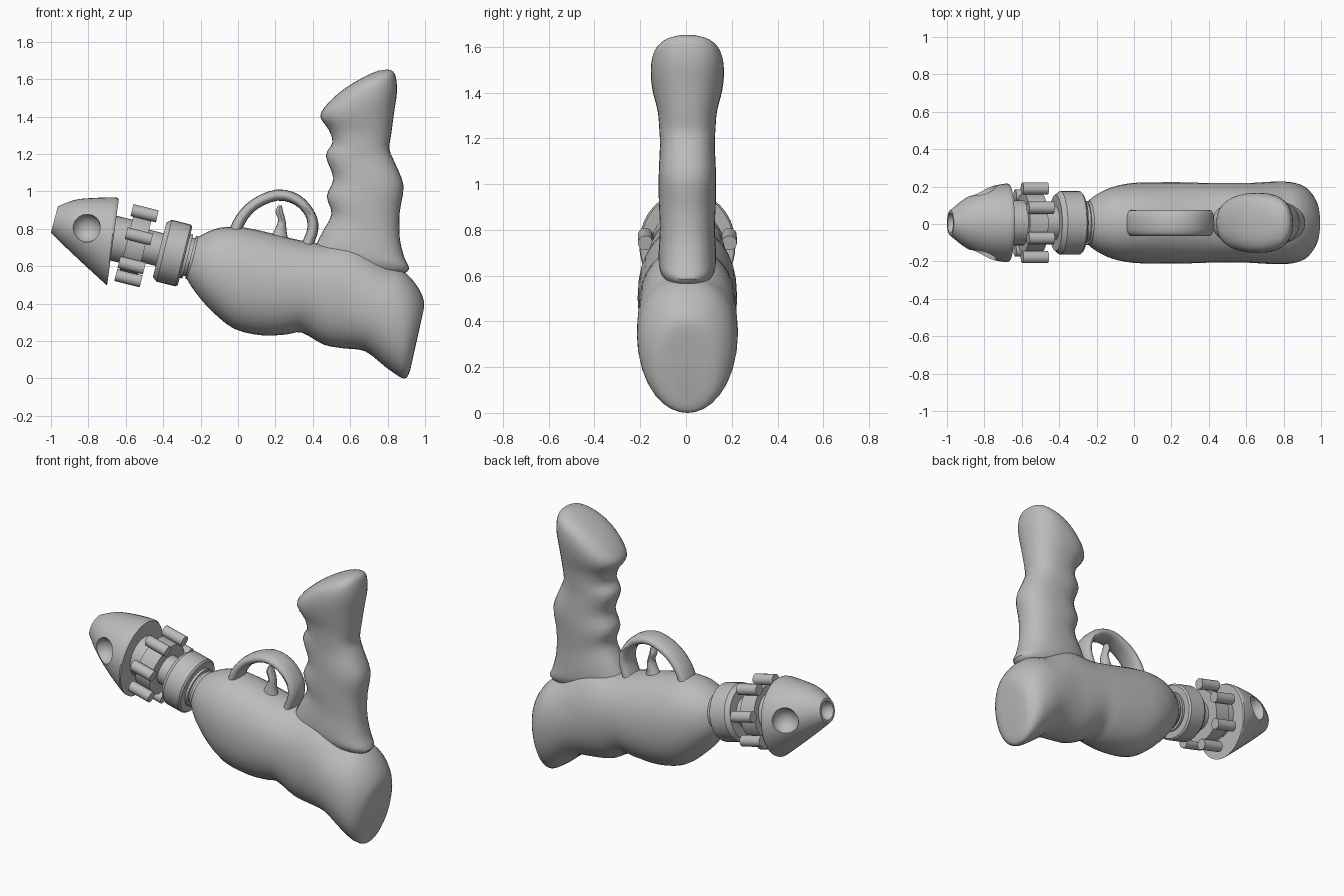
import bpy, bmesh
from math import radians, sin, cos, pi, tau, copysign
from mathutils import Matrix, Vector

if "Cube" in bpy.data.objects:
    bpy.data.objects.remove(bpy.data.objects["Cube"])

Y0 = 0.006   # centre plane of the whole toy

grey = bpy.data.materials.new("plain_grey")
grey.use_nodes = True
grey.diffuse_color = (0.5, 0.5, 0.5, 1)
grey.node_tree.nodes["Principled BSDF"].inputs["Base Color"].default_value = (0.5, 0.5, 0.5, 1)


def finish(name, bm, angle=40):
    """Turn a bmesh into a smooth shaded grey object."""
    bmesh.ops.recalc_face_normals(bm, faces=bm.faces)
    mesh = bpy.data.meshes.new(name)
    bm.to_mesh(mesh)
    bm.free()
    mesh.materials.append(grey)
    ob = bpy.data.objects.new(name, mesh)
    bpy.context.collection.objects.link(ob)
    bpy.ops.object.select_all(action='DESELECT')
    ob.select_set(True)
    bpy.context.view_layer.objects.active = ob
    bpy.ops.object.shade_smooth_by_angle(angle=radians(angle))
    return ob


def skin(bm, rings):
    """Bridge closed rings of points and cap both ends."""
    rows = [[bm.verts.new(p) for p in ring] for ring in rings]
    n = len(rows[0])
    for a, b in zip(rows, rows[1:]):
        for i in range(n):
            j = (i + 1) % n
            bm.faces.new((a[i], a[j], b[j], b[i]))
    bm.faces.new(rows[0])
    bm.faces.new(rows[-1])


def smooth_path(stations, steps):
    """Catmull-Rom interpolation through the stations."""
    pts = [Vector(s) for s in stations]
    pts = [2 * pts[0] - pts[1]] + pts + [2 * pts[-1] - pts[-2]]
    out = []
    for a, b, c, d in zip(pts, pts[1:], pts[2:], pts[3:]):
        for k in range(steps):
            t = k / steps
            out.append(b + (c - a) * (t / 2)
                       + (2 * a - 5 * b + 4 * c - d) * (t * t / 2)
                       + (3 * b - a - 3 * c + d) * (t ** 3 / 2))
    return out + [pts[-2]]


def loft(name, stations, steps=3, n=32, power=1.0, angle=40):
    """Each station: x, z of one edge, x, z of the opposite edge, half depth."""
    rings = []
    for x1, z1, x2, z2, h in smooth_path(stations, steps):
        ring = []
        for i in range(n):
            c, s = cos(tau * i / n), sin(tau * i / n)
            c, s = (copysign(abs(v) ** power, v) for v in (c, s))
            u = (1 + c) / 2
            ring.append((x2 + (x1 - x2) * u, Y0 + h * s, z2 + (z1 - z2) * u))
        rings.append(ring)
    bm = bmesh.new()
    skin(bm, rings)
    return finish(name, bm, angle)


# Main body: top edge, bottom edge, half depth
loft("body", [
    (-.24, .74, -.28, .54, .10), (-.18, .775, -.225, .457, .15),
    (-.10, .805, -.14, .36, .19), (0, .81, -.02, .265, .213),
    (.12, .79, .13, .23, .217), (.28, .75, .26, .235, .217),
    (.44, .72, .34, .245, .213), (.57, .725, .46, .18, .213),
    (.66, .70, .57, .16, .213), (.79, .61, .68, .145, .22),
    (.88, .575, .79, .06, .218), (.95, .505, .865, .008, .195),
    (.995, .41, .90, .003, .14), (.98, .31, .92, .04, .07)], power=.94)

# Grip with finger grooves: finger edge, palm edge, half depth
loft("grip", [
    (.385, .62, .87, .55, .10), (.41, .70, .915, .585, .123),
    (.45, .78, .89, .645, .125), (.50, .88, .865, .75, .12),
    (.475, .975, .865, .89, .125), (.51, 1.07, .885, 1.03, .125),
    (.47, 1.19, .84, 1.15, .12), (.505, 1.26, .81, 1.225, .123),
    (.485, 1.33, .82, 1.31, .13), (.44, 1.40, .835, 1.425, .153),
    (.48, 1.47, .85, 1.53, .16), (.57, 1.55, .845, 1.605, .145),
    (.68, 1.615, .83, 1.64, .10), (.75, 1.645, .80, 1.652, .04)], power=.85)

# Trigger guard hoop and trigger
loft("trigger_guard", [
    (-.055, .77, .01, .77, .07), (-.01, .87, .05, .85, .07),
    (.08, .96, .11, .91, .07), (.21, 1.01, .21, .95, .07),
    (.33, .98, .30, .93, .07), (.41, .89, .36, .87, .07),
    (.43, .80, .37, .80, .07), (.40, .70, .34, .72, .07)], n=16, power=.85)
loft("trigger", [
    (.16, .74, .27, .74, .04), (.19, .785, .26, .785, .035),
    (.215, .845, .255, .84, .03), (.20, .89, .24, .895, .03),
    (.215, .925, .235, .925, .02)], n=12)

# Barrel frame: local z runs along the barrel toward the body
barrel = Matrix.Translation((-.545, Y0, .72)) @ Matrix.Rotation(radians(104), 4, 'Y')


def lathe(name, profile, n=32):
    """Turn (distance, radius) pairs around the barrel axis."""
    bm = bmesh.new()
    skin(bm, [[barrel @ Vector((r * cos(tau * i / n), r * sin(tau * i / n), s))
               for i in range(n)] for s, r in profile])
    return finish(name, bm, 25)


lathe("barrel_shaft", [(-.16, .12), (-.04, .12), (-.04, .09), (.20, .09)])
lathe("gear_core", [(-.05, .16), (.05, .16)])
lathe("barrel_collar", [(.13, .15), (.155, .17), (.26, .17), (.27, .16)])
lathe("barrel_neck", [(.26, .12), (.285, .12), (.285, .105), (.30, .105),
                      (.30, .118), (.315, .118), (.315, .10), (.37, .10)])

# Seven rods around the gear
bm = bmesh.new()
for k in range(7):
    place = barrel @ Matrix.Rotation(tau * k / 7, 4, 'Z') @ Matrix.Translation((.188, 0, .005))
    bmesh.ops.create_cone(bm, cap_ends=True, segments=16, radius1=.033,
                          radius2=.033, depth=.14, matrix=place)
finish("gear_rods", bm)

# Nozzle: top edge, bottom edge, half depth
nozzle = loft("nozzle", [
    (-.963, .92, -1.0, .78, .068), (-.87, .955, -.92, .70, .135),
    (-.765, .965, -.81, .597, .188), (-.66, .968, -.715, .51, .21),
    (-.637, .96, -.70, .497, .205)], n=40, angle=35)

# Round hollows in both cheeks and the tip of the nozzle
for x, y, z, r in ((-.813, -.18, .805, .078), (-.813, .18, .805, .078), (-.985, 0, .85, .055)):
    bm = bmesh.new()
    bmesh.ops.create_uvsphere(bm, u_segments=24, v_segments=16, radius=r,
                              matrix=Matrix.Translation((x, y + Y0, z)))
    cutter = finish("hollow_cutter", bm, 60)
    cutter.hide_render = True
    cut = nozzle.modifiers.new("hollow", 'BOOLEAN')
    cut.operation, cut.solver, cut.object = 'DIFFERENCE', 'EXACT', cutter
    bpy.context.view_layer.objects.active = nozzle
    bpy.ops.object.modifier_apply(modifier=cut.name)
    bpy.data.objects.remove(cutter)
bpy.ops.object.select_all(action='DESELECT')
nozzle.select_set(True)
bpy.ops.object.shade_smooth_by_angle(angle=radians(35))
